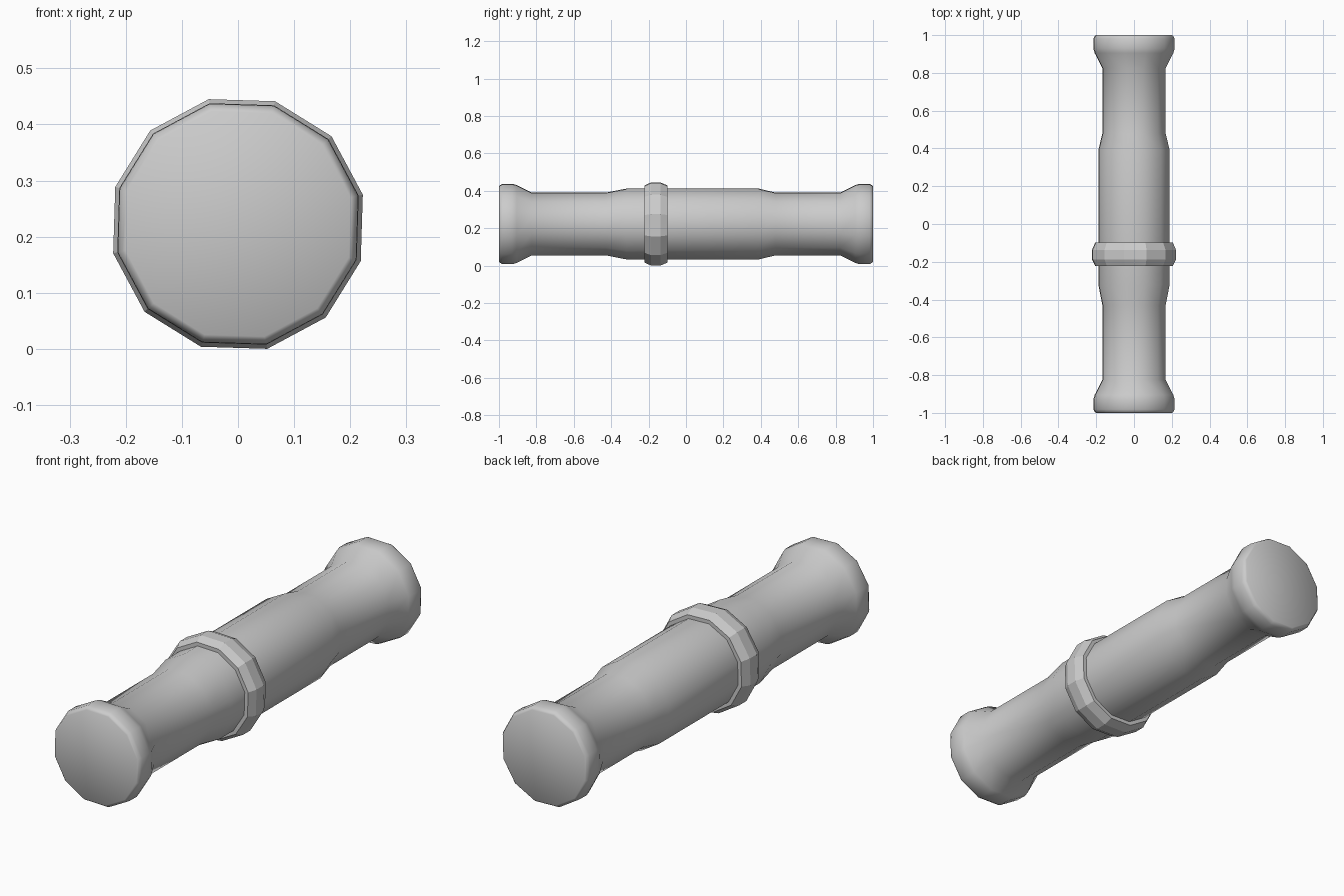
import bpy, bmesh, math

if "Cube" in bpy.data.objects:
    bpy.data.objects.remove(bpy.data.objects["Cube"])

SIDES = 12
PHASE = math.radians(13.2)   # slight roll of the twelve-sided section
CZ = 0.2225                  # axis height


def lathe(name, profile, angle, capped=True):
    """Turn a list of (y, radius) around the long axis."""
    bm = bmesh.new()
    rings = []
    for y, r in profile:
        ring = []
        for i in range(SIDES):
            a = PHASE + 2 * math.pi * i / SIDES
            ring.append(bm.verts.new((r * math.cos(a), y, CZ + r * math.sin(a))))
        rings.append(ring)
    for a, b in zip(rings, rings[1:]):
        for i in range(SIDES):
            j = (i + 1) % SIDES
            bm.faces.new((a[i], a[j], b[j], b[i]))
    if capped:
        bm.faces.new(rings[0])
        bm.faces.new(rings[-1])
    bmesh.ops.recalc_face_normals(bm, faces=bm.faces)
    me = bpy.data.meshes.new(name)
    bm.to_mesh(me)
    bm.free()
    ob = bpy.data.objects.new(name, me)
    bpy.context.collection.objects.link(ob)
    bpy.ops.object.select_all(action='DESELECT')
    ob.select_set(True)
    bpy.context.view_layer.objects.active = ob
    bpy.ops.object.shade_smooth_by_angle(angle=math.radians(angle))
    return ob


# Handle: flared rounded ends, slim grips and a thicker middle
flare = [(-1.0, 0.206), (-0.995, 0.213), (-0.982, 0.220), (-0.93, 0.221),
         (-0.905, 0.214), (-0.825, 0.172)]
middle = [(-0.43, 0.172), (-0.32, 0.194), (0.39, 0.194), (0.48, 0.172)]
far_end = [(-y, r) for y, r in reversed(flare)]
lathe("handle", flare + middle + far_end, 50)

# Collar: raised faceted band with chamfered edges
lathe("collar", [(-0.222, 0.190), (-0.222, 0.211), (-0.187, 0.2285),
                 (-0.137, 0.2285), (-0.098, 0.211), (-0.098, 0.190)], 15)
